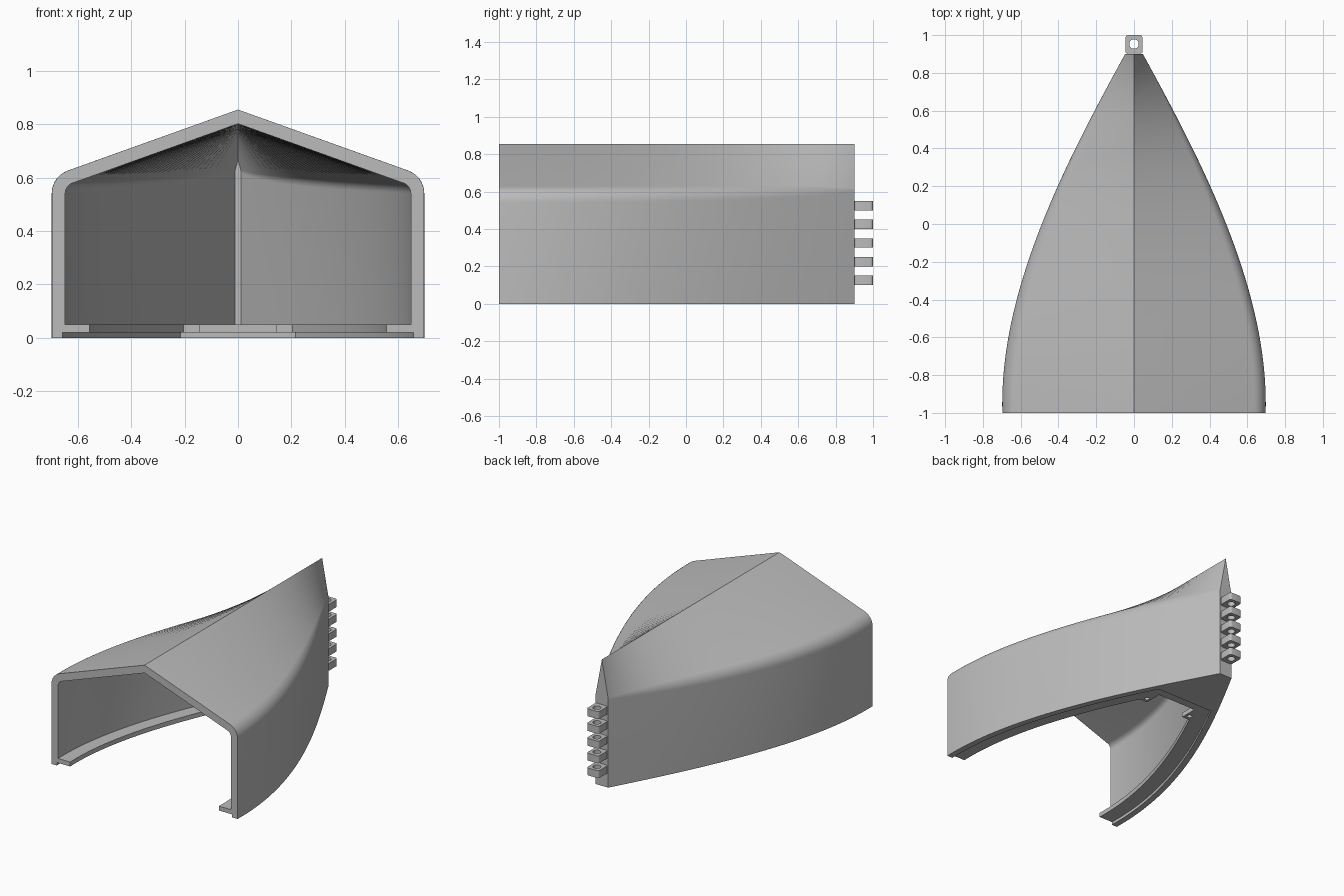
import bpy, bmesh, math
from mathutils import Vector

cube = bpy.data.objects.get("Cube")
if cube:
    bpy.data.objects.remove(cube, do_unlink=True)

grey = bpy.data.materials.new("plain_grey")
grey.use_nodes = True
grey.diffuse_color = (0.5, 0.5, 0.5, 1)
grey.node_tree.nodes["Principled BSDF"].inputs["Base Color"].default_value = (0.5, 0.5, 0.5, 1)

RIDGE, EAVE, WALL = 0.855, 0.605, 0.05
TAB_Y, FLOOR_Y, STEP_Y, CAVITY_Y, STERN_Y = 0.30, 0.42, 0.50, 0.86, 0.90
PLAN = [Vector(p) for p in ((0.697, -1), (0.715, -0.35), (0.36, 0.33), (0.047, STERN_Y))]


def make_object(name, bm):
    bmesh.ops.recalc_face_normals(bm, faces=bm.faces)
    mesh = bpy.data.meshes.new(name)
    bm.to_mesh(mesh)
    bm.free()
    mesh.materials.append(grey)
    obj = bpy.data.objects.new(name, mesh)
    bpy.context.collection.objects.link(obj)
    return obj


def smooth(obj):
    bpy.ops.object.select_all(action='DESELECT')
    obj.select_set(True)
    bpy.context.view_layer.objects.active = obj
    bpy.ops.object.shade_smooth_by_angle(angle=math.radians(30))


def plan_point(t):
    a, b, c, d = PLAN
    s = 1 - t
    return a * s**3 + b * 3 * s * s * t + c * 3 * s * t * t + d * t**3


def half_width(y):
    """Half width of the hull outline at a given y."""
    lo, hi = 0.0, 1.0
    for _ in range(40):
        mid = (lo + hi) / 2
        if plan_point(mid).y < y:
            lo = mid
        else:
            hi = mid
    return plan_point(lo).x


def roof_profile(w, eave, ridge, radius, steps=8):
    """Half roof from the ridge to the wall, with a rounded eave."""
    slope = math.atan2(ridge - eave, w)
    turn = math.pi / 2 - slope
    cx, cz = w - radius, eave - radius * math.tan(turn / 2)
    pts = [(0, ridge)]
    for i in range(steps + 1):
        a = turn * (1 - i / steps)
        pts.append((cx + radius * math.cos(a), cz + radius * math.sin(a)))
    return pts


def section(y, tab=False, floor=False, solid=False, closed=False):
    """Half cross-section loop: outer skin, stepped foot, flange, inner skin."""
    w = half_width(y)
    k = math.hypot(1, (half_width(y + 0.002) - half_width(y - 0.002)) / 0.004)
    m = (RIDGE - EAVE) / w
    wi = w - WALL * k
    ridge_in = RIDGE - WALL * math.hypot(1, m)
    inner = roof_profile(max(wi, 0.01), ridge_in - m * wi, ridge_in, 0.04)
    step = 0 if solid else w - 0.04 * k
    lip = 0 if floor else 0.145 if tab else wi - 0.09 * k
    foot = [(w, 0), (step, 0), (step, 0.02), (lip, 0.02), (lip, 0.05), (wi, 0.05)]
    ring = foot + inner[::-1]
    if closed:
        ring = foot[:5] + [(0, z) for x, z in [foot[5]] + inner[::-1]]
    return [(x, y, z) for x, z in roof_profile(w, EAVE, RIDGE, 0.09) + ring]


# Hull stations; doubled stations make the square steps in the floor
breaks = [(-1, TAB_Y, {}), (TAB_Y, FLOOR_Y, {"tab": True}),
          (FLOOR_Y, STEP_Y, {"floor": True}),
          (STEP_Y, CAVITY_Y, {"floor": True, "solid": True}),
          (CAVITY_Y, STERN_Y - 0.0001, {"floor": True, "solid": True, "closed": True})]
rings = []
for y0, y1, style in breaks:
    n = max(2, round((y1 - y0) / 0.045))
    rings += [section(y0 + (y1 - y0) * i / n, **style) for i in range(n + 1)]

# Hull shell: loft half of it, drop the centre-plane faces, mirror
bm = bmesh.new()
loft = [[bm.verts.new(p) for p in ring] for ring in rings]
for a, b in zip(loft, loft[1:]):
    for i in range(len(a)):
        j = (i + 1) % len(a)
        bm.faces.new((a[i], a[j], b[j], b[i]))
bm.faces.new(loft[0])
bm.faces.new(loft[-1][:12])
bmesh.ops.remove_doubles(bm, verts=bm.verts, dist=0.00001)
centre = [f for f in bm.faces if all(abs(v.co.x) < 0.00001 for v in f.verts)]
bmesh.ops.delete(bm, geom=centre, context='FACES')
bmesh.ops.mirror(bm, geom=bm.verts[:] + bm.edges[:] + bm.faces[:], axis='X', merge_dist=0.00002)
bmesh.ops.dissolve_degenerate(bm, dist=0.00001, edges=bm.edges)
hull = make_object("hull_shell", bm)

# Screw holes through the two floor tabs
for side in (-1, 1):
    bm = bmesh.new()
    bmesh.ops.create_cone(bm, cap_ends=True, segments=20, radius1=0.016, radius2=0.016, depth=0.1)
    bmesh.ops.translate(bm, verts=bm.verts, vec=(side * 0.175, 0.335, 0.03))
    cutter = make_object("screw_hole_cutter", bm)
    cutter.hide_render = True
    mod = hull.modifiers.new("screw_hole", 'BOOLEAN')
    mod.operation, mod.solver, mod.object = 'DIFFERENCE', 'EXACT', cutter
    bpy.context.view_layer.objects.active = hull
    bpy.ops.object.modifier_apply(modifier=mod.name)
    bpy.data.objects.remove(cutter, do_unlink=True)
smooth(hull)


def hinge_lug(name, z):
    """Rounded block with a vertical pin hole."""
    bm = bmesh.new()
    count, cy, half, rad = 32, 0.95, 0.045, 0.015
    loops = []
    for height in (z, z + 0.05):
        outer, hole = [], []
        for i in range(count):
            a = 2 * math.pi * (i + 0.5) / count
            c, s = math.cos(a), math.sin(a)
            corner = half - rad
            x = math.copysign(corner, c) + rad * c
            y = math.copysign(corner + 0.005, s) + rad * s
            outer.append(bm.verts.new((x, cy + y, height)))
            hole.append(bm.verts.new((0.025 * c, cy + 0.003 + 0.025 * s, height)))
        loops += [outer, hole]
    lo_out, lo_in, hi_out, hi_in = loops
    for a, b in ((lo_out, lo_in), (hi_out, hi_in), (lo_out, hi_out), (lo_in, hi_in)):
        for i in range(count):
            j = (i + 1) % count
            bm.faces.new((a[i], a[j], b[j], b[i]))
    smooth(make_object(name, bm))


# Stack of hinge lugs on the stern
for i in range(5):
    hinge_lug(f"hinge_lug_{i + 1}", 0.1 + 0.1 * i)
